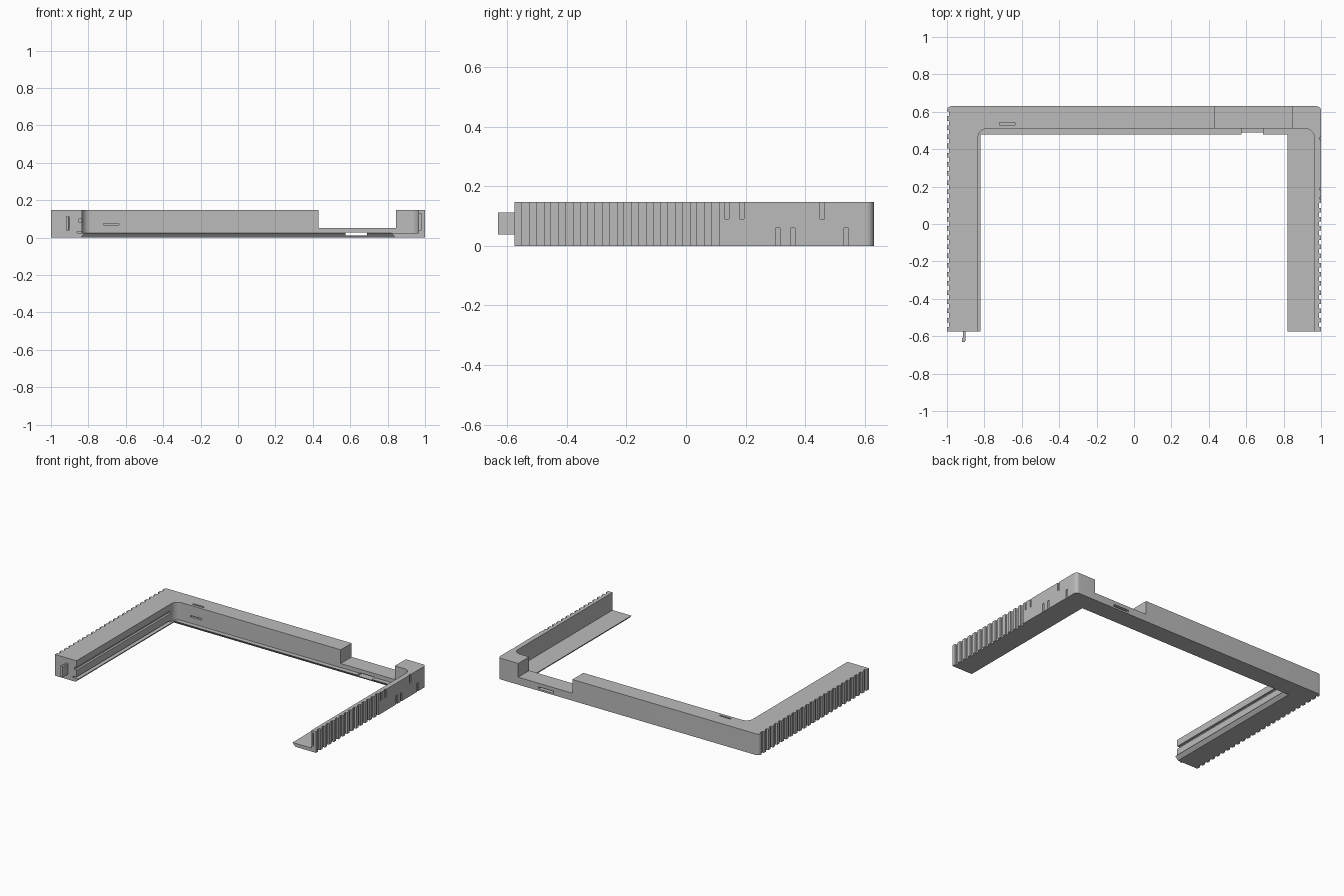
import bpy, bmesh
from math import cos, sin, pi

cube = bpy.data.objects.get("Cube")
if cube:
    bpy.data.objects.remove(cube)

grey = bpy.data.materials.new("plain grey")
grey.use_nodes = True
colour = (0.5, 0.5, 0.5, 1)
grey.diffuse_color = colour
grey.node_tree.nodes["Principled BSDF"].inputs["Base Color"].default_value = colour

BACK, FRONT, TOP, FLOOR = 0.63, -0.575, 0.147, 0.024


def make_object(name, bm):
    bmesh.ops.recalc_face_normals(bm, faces=bm.faces)
    mesh = bpy.data.meshes.new(name)
    bm.to_mesh(mesh)
    bm.free()
    mesh.materials.append(grey)
    obj = bpy.data.objects.new(name, mesh)
    bpy.context.collection.objects.link(obj)
    return obj


def loft(name, lower, upper, z0, z1):
    """Closed solid between two outlines with matching points."""
    bm = bmesh.new()
    a = [bm.verts.new((x, y, z0)) for x, y in lower]
    b = [bm.verts.new((x, y, z1)) for x, y in upper]
    bm.faces.new(a)
    bm.faces.new(b)
    for i in range(len(a)):
        j = (i + 1) % len(a)
        bm.faces.new((a[i], a[j], b[j], b[i]))
    return make_object(name, bm)


def add_box(bm, x0, x1, y0, y1, z0, z1):
    verts = bmesh.ops.create_cube(bm, size=1)["verts"]
    for v in verts:
        v.co = (x1 if v.co.x > 0 else x0,
                y1 if v.co.y > 0 else y0,
                z1 if v.co.z > 0 else z0)


def arc(cx, cy, r, start, end, steps=8):
    angles = [start + (end - start) * i / steps for i in range(steps + 1)]
    return [(cx + r * cos(t), cy + r * sin(t)) for t in angles]


# Shared outer outline, running from the left front tip round the back
r = 0.025
outer = ([(1, FRONT)] + arc(1 - r, BACK - r, r, 0, pi / 2)
         + arc(r - 1, BACK - r, r, pi / 2, pi) + [(-1, FRONT)])


def ledge(inset):
    x, y = 0.82 + inset, 0.478 + inset
    return outer + [(-x, FRONT), (-x, y), (x, y), (x, FRONT)]


# Floor with a bevelled underside lip, and the upright wall with filleted corners
floor = loft("floor_ledge", ledge(0.022), ledge(0), 0, FLOOR)
f = 0.05
inner = ([(-0.835, FRONT)] + arc(-0.835 + f, 0.51 - f, f, pi, pi / 2)
         + arc(0.965 - f, 0.51 - f, f, pi / 2, 0) + [(0.965, FRONT)])
wall = loft("frame_wall", outer + inner, outer + inner, FLOOR, TOP)

# Grip grooves on the outer sides
cuts = bmesh.new()
pitch, depth = 0.049, 0.012
for i in range(24):
    y = FRONT + pitch * (i + 0.5)
    add_box(cuts, -1.1, depth - 1, y, y + pitch / 2, -0.1, 0.3)
    if i < 14:
        add_box(cuts, 1 - depth, 1.1, y, y + pitch / 2, -0.1, 0.3)
for y, low, high in ((0.13, 0.09, 0.3), (0.18, 0.09, 0.3), (0.30, -0.1, 0.06),
                     (0.35, -0.1, 0.06), (0.45, 0.09, 0.3), (0.53, -0.1, 0.06)):
    add_box(cuts, 1 - depth / 2, 1.1, y, y + 0.015, low, high)

# Back bar notch, rear slot and small vents
add_box(cuts, 0.43, 0.845, 0.4, 0.8, 0.052, 0.3)
add_box(cuts, 0.575, 0.69, 0.4, 0.8, 0.012, 0.027)
add_box(cuts, -0.72, -0.635, 0.53, 0.542, 0.09, 0.3)
add_box(cuts, -0.72, -0.635, 0.49, 0.525, 0.067, 0.077)

# Rail grooves in the thick arm and a catch recess in the thin arm
add_box(cuts, -0.86, -0.8, -0.7, 0.45, 0.024, 0.034)
add_box(cuts, -0.85, -0.8, -0.7, 0.45, 0.082, 0.1)
add_box(cuts, 0.969, 0.982, -0.7, -0.53, 0.04, 0.13)
cutter = make_object("groove_cutter", cuts)
cutter.hide_render = True

for part in (floor, wall):
    mod = part.modifiers.new("grooves", "BOOLEAN")
    mod.operation = "DIFFERENCE"
    mod.solver = "EXACT"
    mod.object = cutter
    bpy.context.view_layer.update()
    graph = bpy.context.evaluated_depsgraph_get()
    mesh = bpy.data.meshes.new_from_object(part.evaluated_get(graph))
    part.modifiers.clear()
    part.data = mesh
bpy.data.objects.remove(cutter)

# Hooked peg on the tip of the thick arm
hook = [(-0.92, -0.63), (-0.905, -0.63), (-0.9, -0.62), (-0.9, FRONT + 0.01),
        (-0.913, FRONT + 0.01), (-0.913, -0.605), (-0.92, -0.61)]
peg = loft("hook_peg", hook, hook, 0.037, 0.112)

for part in (floor, wall, peg):
    bpy.ops.object.select_all(action="DESELECT")
    part.select_set(True)
    bpy.context.view_layer.objects.active = part
    bpy.ops.object.shade_smooth_by_angle(angle=0.5)
